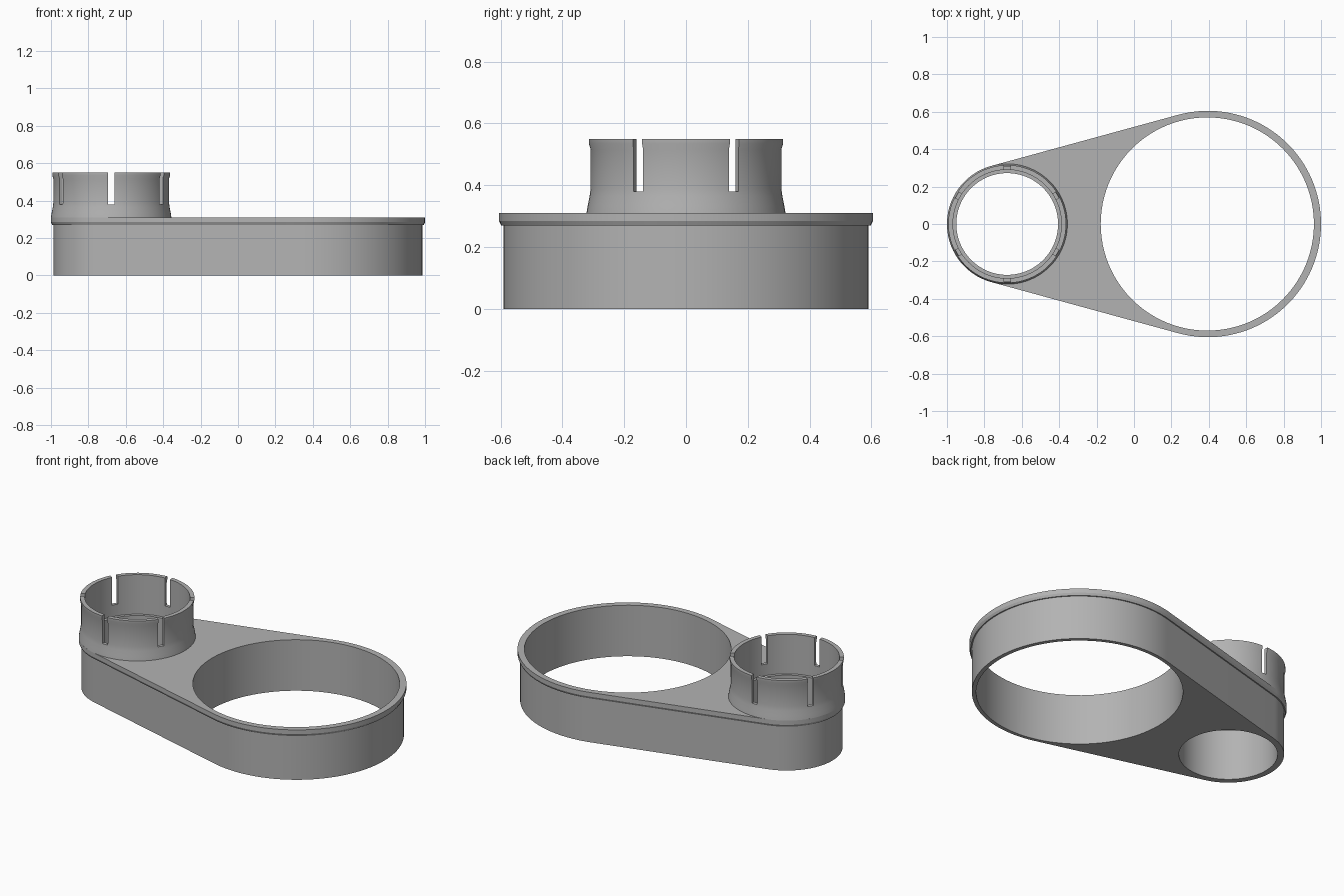
import bpy, bmesh, math
from mathutils import Matrix

if "Cube" in bpy.data.objects:
    bpy.data.objects.remove(bpy.data.objects["Cube"])

BIG, SMALL = 0.395, -0.678          # x of the two ring centres
R_BIG, R_SMALL = 0.605, 0.322       # outer radii at the flange

grey = bpy.data.materials.new("plain grey")
grey.diffuse_color = (0.45, 0.45, 0.45, 1)
grey.use_nodes = True
grey.node_tree.nodes["Principled BSDF"].inputs["Base Color"].default_value = grey.diffuse_color


def make_object(name, bm):
    bmesh.ops.recalc_face_normals(bm, faces=bm.faces[:])
    mesh = bpy.data.meshes.new(name)
    bm.to_mesh(mesh)
    bm.free()
    mesh.materials.append(grey)
    ob = bpy.data.objects.new(name, mesh)
    bpy.context.collection.objects.link(ob)
    return ob


def bridge(bm, a, b):
    n = len(a)
    for i in range(n):
        bm.faces.new((a[i], a[(i + 1) % n], b[(i + 1) % n], b[i]))


def outline(inset):
    """Two arcs joined by their common tangents, drawn inwards by inset."""
    a = math.acos((R_SMALL - R_BIG) / (BIG - SMALL))
    pts = []
    for cx, r, start, end, n in ((BIG, R_BIG, -a, a, 72),
                                 (SMALL, R_SMALL, a, 2 * math.pi - a, 48)):
        for i in range(n + 1):
            t = start + (end - start) * i / n
            pts.append((cx + (r - inset) * math.cos(t), (r - inset) * math.sin(t)))
    return pts


def cut(ob, cutter):
    mod = ob.modifiers.new("cut", 'BOOLEAN')
    mod.operation = 'DIFFERENCE'
    mod.solver = 'EXACT'
    mod.object = cutter
    bpy.context.view_layer.objects.active = ob
    bpy.ops.object.modifier_apply(modifier=mod.name)
    bpy.data.objects.remove(cutter, do_unlink=True)


def smooth(ob):
    bpy.ops.object.select_all(action='DESELECT')
    ob.select_set(True)
    bpy.context.view_layer.objects.active = ob
    bpy.ops.object.shade_smooth_by_angle(angle=math.radians(25))


# Body: tapered two-ring block with a chamfered flange along the top
bm = bmesh.new()
rings = [[bm.verts.new((x, y, z)) for x, y in outline(inset)]
         for inset, z in ((0.014, 0), (0.014, 0.27), (0.007, 0.27), (0, 0.284), (0, 0.31))]
for low, high in zip(rings, rings[1:]):
    bridge(bm, low, high)
bm.faces.new(rings[0])
bm.faces.new(rings[-1])
body = make_object("body", bm)

# Through holes
for cx, r in ((BIG - 0.003, 0.57), (SMALL, 0.272)):
    bm = bmesh.new()
    bmesh.ops.create_cone(bm, cap_ends=True, segments=96, radius1=r, radius2=r, depth=1,
                          matrix=Matrix.Translation((cx, 0, 0.2)))
    cut(body, make_object("hole_cutter", bm))
smooth(body)

# Collar: turned sleeve with a flared foot and a small lip
profile = [(0.29, 0.31), (0.322, 0.31), (0.318, 0.335), (0.312, 0.365), (0.309, 0.39),
           (0.309, 0.515), (0.315, 0.535), (0.315, 0.55), (0.29, 0.55)]
bm = bmesh.new()
rings = []
for r, z in profile:
    rings.append([bm.verts.new((SMALL + r * math.cos(math.tau * i / 96),
                                r * math.sin(math.tau * i / 96), z)) for i in range(96)])
for a, b in zip(rings, rings[1:] + rings[:1]):
    bridge(bm, a, b)
collar = make_object("collar", bm)

# Six slots around the collar
bm = bmesh.new()
for k in range(6):
    bmesh.ops.create_cube(bm, size=1, matrix=Matrix.Translation((SMALL, 0, 0.48))
                          @ Matrix.Rotation(math.radians(30 + 60 * k), 4, 'Z')
                          @ Matrix.Translation((0.3, 0, 0))
                          @ Matrix.Diagonal((0.12, 0.035, 0.2, 1)))
cut(collar, make_object("slot_cutter", bm))
smooth(collar)
